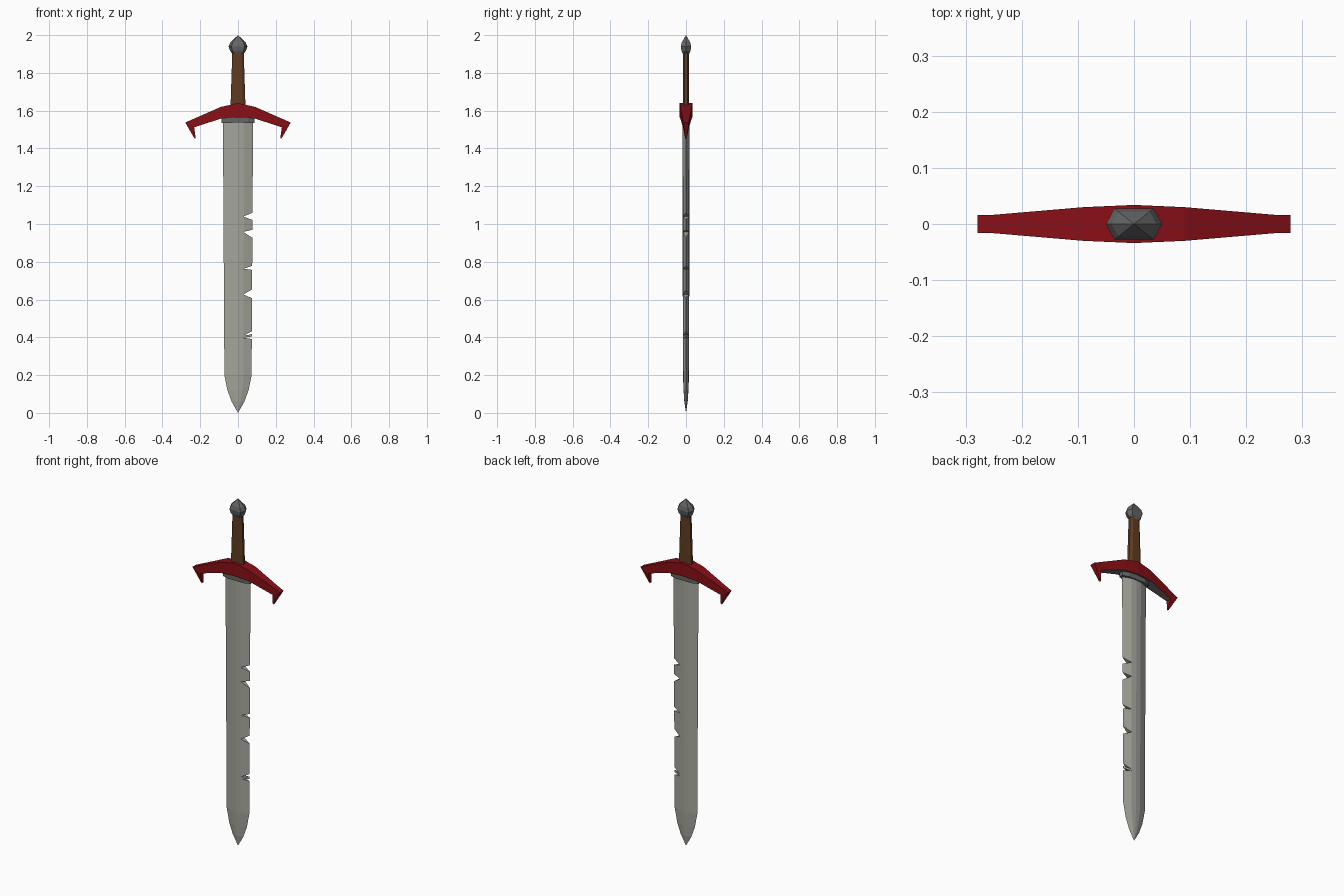
import bpy, bmesh

if "Cube" in bpy.data.objects:
    bpy.data.objects.remove(bpy.data.objects["Cube"])


def material(name, rgb):
    m = bpy.data.materials.new(name)
    m.diffuse_color = (*rgb, 1)
    m.use_nodes = True
    m.node_tree.nodes["Principled BSDF"].inputs["Base Color"].default_value = m.diffuse_color
    return m


def loft(name, rings, mats=(), tip=None):
    """Skin a list of equal-length vertex rings, ending in a cap or a point."""
    bm = bmesh.new()
    vs = [[bm.verts.new(p) for p in r] for r in rings]
    n = len(rings[0])
    for a, b in zip(vs, vs[1:]):
        for i in range(n):
            j = (i + 1) % n
            f = bm.faces.new((a[i], a[j], b[j], b[i]))
            f.material_index = i if len(mats) == n else 0
    bm.faces.new(vs[0])
    if tip:
        t = bm.verts.new(tip)
        for i in range(n):
            bm.faces.new((vs[-1][i], vs[-1][(i + 1) % n], t))
    else:
        bm.faces.new(vs[-1])
    bmesh.ops.recalc_face_normals(bm, faces=bm.faces)
    me = bpy.data.meshes.new(name)
    bm.to_mesh(me)
    bm.free()
    for m in mats:
        me.materials.append(m)
    ob = bpy.data.objects.new(name, me)
    bpy.context.collection.objects.link(ob)
    return ob


def section(pts, sx, sy, z):
    return [(x * sx, y * sy, z) for x, y in pts]


steel = material("steel", (0.37, 0.38, 0.33))
red = material("red", (0.25, 0.005, 0.008))
grey = material("grey", (0.13, 0.13, 0.13))
brown = material("brown", (0.12, 0.045, 0.015))

# Blade: faceted lens section tapering to a point
lens = [(1, 0), (.4, .85), (0, 1), (-.4, .85), (-1, 0), (-.4, -.85), (0, -1), (.4, -.85)]
stations = [(1.58, .08, .02), (.2, .072, .016), (.12, .056, .013), (.06, .034, .009)]
blade = loft("blade", [section(lens, w, t, z) for z, w, t in stations], (steel,), (0, 0, 0))

# Battle notches in one edge: (upper z, lower z, apex z)
notches = [(1.06, 1.02, 1.04), (.97, .925, .958), (.78, .757, .763),
           (.656, .605, .627), (.435, .418, .408), (.405, .39, .398)]
for hi, lo, apex in notches:
    slope = 0.02 / 0.05
    tri = [(.10, hi + (hi - apex) * slope), (.10, lo + (lo - apex) * slope), (.028, apex)]
    cutter = loft("notch_cutter", [[(x, y, z) for x, z in tri] for y in (-.05, .05)])
    cutter.hide_render = True
    mod = blade.modifiers.new("notch", 'BOOLEAN')
    mod.operation = 'DIFFERENCE'
    mod.solver = 'EXACT'
    mod.object = cutter
    bpy.context.view_layer.objects.active = blade
    bpy.ops.object.modifier_apply(modifier=mod.name)
    bpy.data.objects.remove(cutter)

# Collar under the guard
hexa = [(1, -.45), (1, .45), (.6, 1), (-.6, 1), (-1, .45), (-1, -.45), (-.6, -1), (.6, -1)]
loft("collar", [section(hexa, .088, .025, z) for z in (1.535, 1.575)], (grey,))

# Guard: swept arms with down-turned hooks, (top x, top z, bottom x, bottom z, half depth)
arm = [(.09, 1.62, .09, 1.558, .03), (.255, 1.548, .232, 1.512, .016)]
full = [(-a, b, -c, d, e) for a, b, c, d, e in arm[::-1]] + [(0, 1.64, 0, 1.565, .034)] + arm
rings = [[(tx, -d, tz), (tx, d, tz), (bx, d, bz), (bx, -d, bz)] for tx, tz, bx, bz, d in full]
loft("guard", rings, (red, red, grey, red))
for s, side in ((1, "right"), (-1, "left")):
    base = [(.232, 1.512), (.255, 1.548), (.279, 1.537)]
    loft("guard_hook_" + side,
         [[(s * x, -.016, z) for x, z in base], [(s * x, .016, z) for x, z in base]], (red,))
    quad = [(s * .279, -.016, 1.537), (s * .279, .016, 1.537),
            (s * .232, .016, 1.512), (s * .232, -.016, 1.512)]
    end = [(s * .23, -.004, 1.452), (s * .23, .004, 1.452),
           (s * .224, .004, 1.455), (s * .224, -.004, 1.455)]
    loft("hook_tip_" + side, [quad, end], (red,))

# Grip: flattened octagon, narrowing upward
loft("grip", [section(hexa, w, t, z) for z, w, t in ((1.61, .04, .017), (1.92, .03, .015))], (brown,))

# Pommel: faceted bud with pointed top
bud = [(1, 0), (.7, 1), (0, 1), (-.7, 1), (-1, 0), (-.7, -1), (0, -1), (.7, -1)]
prof = [(1.9, .55), (1.916, .84), (1.94, 1), (1.962, .8)]
loft("pommel", [section(bud, .05 * k, .028 * k, z) for z, k in prof], (grey,), (0, 0, 2))
